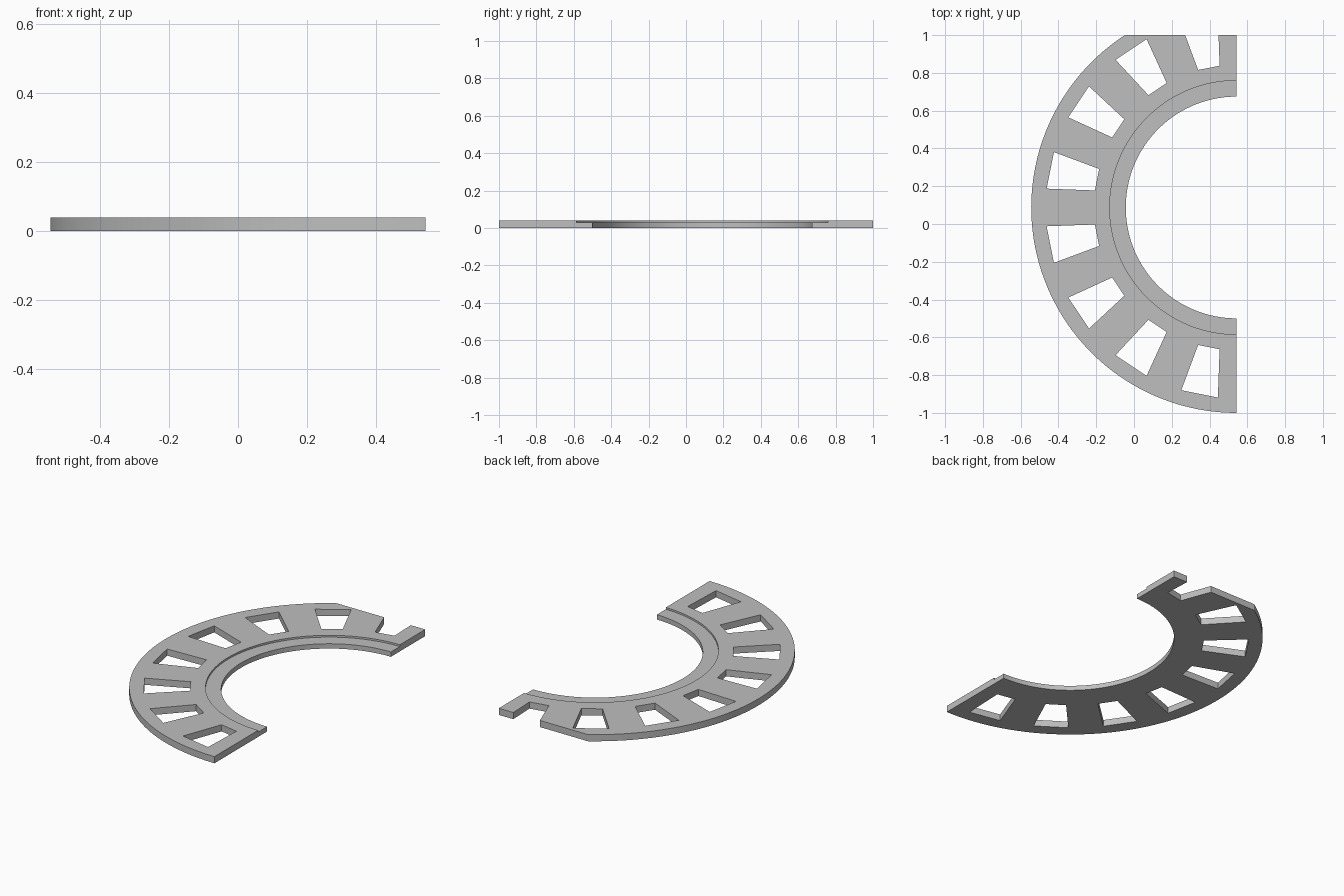
import bpy, bmesh, math

# Remove the default cube only
if "Cube" in bpy.data.objects:
    bpy.data.objects.remove(bpy.data.objects["Cube"], do_unlink=True)

CX, CY = 0.5435, 0.0875          # centre of the arcs
R_OUT, R_STEP, R_IN = 1.0875, 0.672, 0.587
THICK, LEDGE = 0.04, 0.029
FLAT_Y = 1.0                     # straight cut on the rear edge
WINDOWS = 8


def polar(radius, degrees):
    a = math.radians(degrees)
    return CX + radius * math.cos(a), CY + radius * math.sin(a)


def arc(radius, start, end, steps=96):
    return [polar(radius, start + (end - start) * i / steps) for i in range(steps + 1)]


def add_prism(bm, outline, z0, z1):
    face = bm.faces.new([bm.verts.new((x, y, z0)) for x, y in outline])
    top = bmesh.ops.extrude_face_region(bm, geom=[face])["geom"]
    verts = [v for v in top if isinstance(v, bmesh.types.BMVert)]
    bmesh.ops.translate(bm, verts=verts, vec=(0, 0, z1 - z0))


def make_object(name, prisms):
    bm = bmesh.new()
    for outline, z0, z1 in prisms:
        add_prism(bm, outline, z0, z1)
    bmesh.ops.recalc_face_normals(bm, faces=bm.faces)
    mesh = bpy.data.meshes.new(name)
    bm.to_mesh(mesh)
    bm.free()
    obj = bpy.data.objects.new(name, mesh)
    bpy.context.collection.objects.link(obj)
    return obj


# Half ring plate with a flat rear edge
flat_angle = 180 - math.degrees(math.asin((FLAT_Y - CY) / R_OUT))
outline = [(CX, FLAT_Y)] + arc(R_OUT, flat_angle, 270) + arc(R_IN, 270, 90)
plate = make_object("half_ring_plate", [(outline, 0, THICK)])

# Tapered windows, the last one opening through the flat edge
cuts = []
for i in range(WINDOWS):
    mid = 90 + (i + 0.5) * 180 / WINDOWS
    corners = [polar(0.756, mid - 4.4), polar(1.011, mid - 5.6),
               polar(1.011, mid + 5.6), polar(0.756, mid + 4.4)]
    cuts.append((corners, -0.1, 0.1))

# Recessed ledge around the inner edge
cuts.append((arc(R_STEP, 0, 358, 179), LEDGE, 0.1))
cutter = make_object("cutter", cuts)
cutter.hide_render = True

# Cut the plate
bpy.ops.object.select_all(action="DESELECT")
plate.select_set(True)
bpy.context.view_layer.objects.active = plate
mod = plate.modifiers.new("openings", "BOOLEAN")
mod.operation = "DIFFERENCE"
mod.solver = "EXACT"
mod.object = cutter
bpy.ops.object.modifier_apply(modifier=mod.name)
bpy.data.objects.remove(cutter, do_unlink=True)

# Grey material
grey = bpy.data.materials.new("grey")
grey.use_nodes = True
colour = (0.52, 0.52, 0.52, 1)
grey.diffuse_color = colour
grey.node_tree.nodes["Principled BSDF"].inputs["Base Color"].default_value = colour
plate.data.materials.clear()
plate.data.materials.append(grey)
for poly in plate.data.polygons:
    poly.material_index = 0
bpy.ops.object.shade_smooth_by_angle(angle=math.radians(30))
